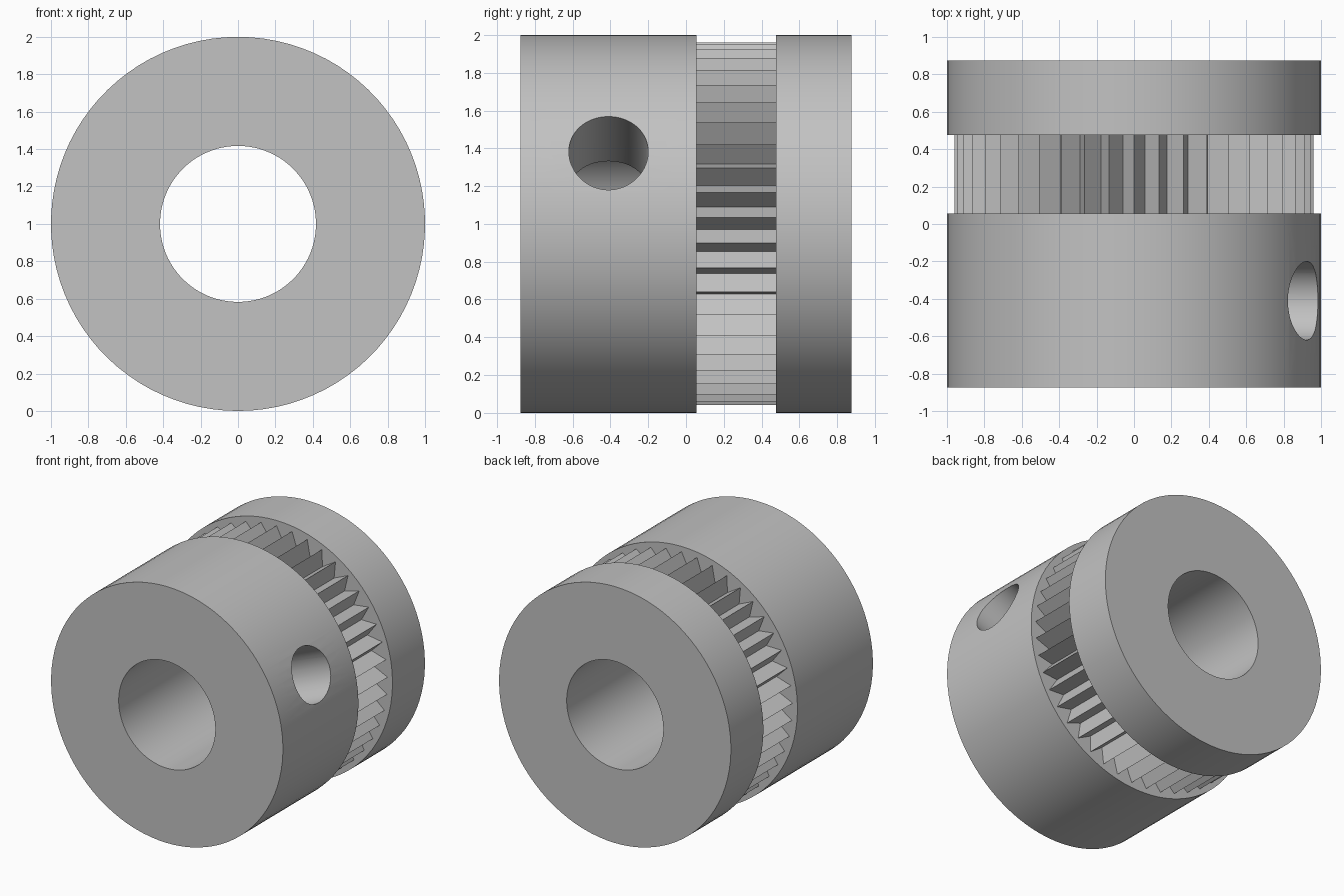
import bpy, bmesh
from math import sin, cos, radians, pi
from mathutils import Matrix, Vector

cube = bpy.data.objects.get("Cube")
if cube:
    bpy.data.objects.remove(cube)

TEETH = 45
SEGMENTS = TEETH * 2
OUTER, BORE, TIP, ROOT = 1.0, 0.417, 0.96, 0.845
FRONT, GROOVE_START, GROOVE_END, BACK = -0.875, 0.055, 0.475, 0.875
HOLE_ANGLE = radians(22.5)

metal = bpy.data.materials.new("grey metal")
metal.use_nodes = True
grey = (0.54, 0.54, 0.54, 1)
metal.diffuse_color = grey
metal.node_tree.nodes["Principled BSDF"].inputs["Base Color"].default_value = grey


def make_object(name, bm):
    bmesh.ops.recalc_face_normals(bm, faces=bm.faces)
    mesh = bpy.data.meshes.new(name)
    bm.to_mesh(mesh)
    bm.free()
    mesh.materials.append(metal)
    obj = bpy.data.objects.new(name, mesh)
    bpy.context.collection.objects.link(obj)
    return obj


def ring(bm, y, tip, root):
    """Ring round the y axis; alternate points lie at tip and root radius."""
    points = []
    for i in range(SEGMENTS):
        a = pi / 2 + 2 * pi * i / SEGMENTS
        r = root if i % 2 else tip
        points.append(bm.verts.new((r * cos(a), y, 1 + r * sin(a))))
    return points


# Pulley body: rings lofted round a closed section, with V teeth in the groove
bm = bmesh.new()
section = [
    (FRONT, BORE, BORE), (FRONT, OUTER, OUTER),
    (GROOVE_START, OUTER, OUTER), (GROOVE_START, TIP, ROOT),
    (GROOVE_END, TIP, ROOT), (GROOVE_END, OUTER, OUTER),
    (BACK, OUTER, OUTER), (BACK, BORE, BORE),
]
rings = [ring(bm, *s) for s in section]
for a, b in zip(rings, rings[1:] + rings[:1]):
    for i in range(SEGMENTS):
        j = (i + 1) % SEGMENTS
        bm.faces.new((a[i], a[j], b[j], b[i]))
pulley = make_object("toothed_pulley", bm)

# Set screw hole: radial cutter from the bore out through the hub
bm = bmesh.new()
axis = Vector((cos(HOLE_ANGLE), 0, sin(HOLE_ANGLE)))
place = Matrix.Translation(Vector((0, -0.41, 1)) + axis * 0.7)
bmesh.ops.create_cone(bm, cap_ends=True, segments=64, radius1=0.21, radius2=0.21,
                      depth=1.0,
                      matrix=place @ Matrix.Rotation(pi / 2 - HOLE_ANGLE, 4, "Y"))
cutter = make_object("screw_hole_cutter", bm)
cutter.hide_render = True

cut = pulley.modifiers.new("screw hole", "BOOLEAN")
cut.operation = "DIFFERENCE"
cut.solver = "EXACT"
cut.object = cutter

bpy.ops.object.select_all(action="DESELECT")
pulley.select_set(True)
bpy.context.view_layer.objects.active = pulley
bpy.ops.object.modifier_apply(modifier=cut.name)
bpy.data.objects.remove(cutter)
bpy.ops.object.shade_smooth_by_angle(angle=radians(30))
